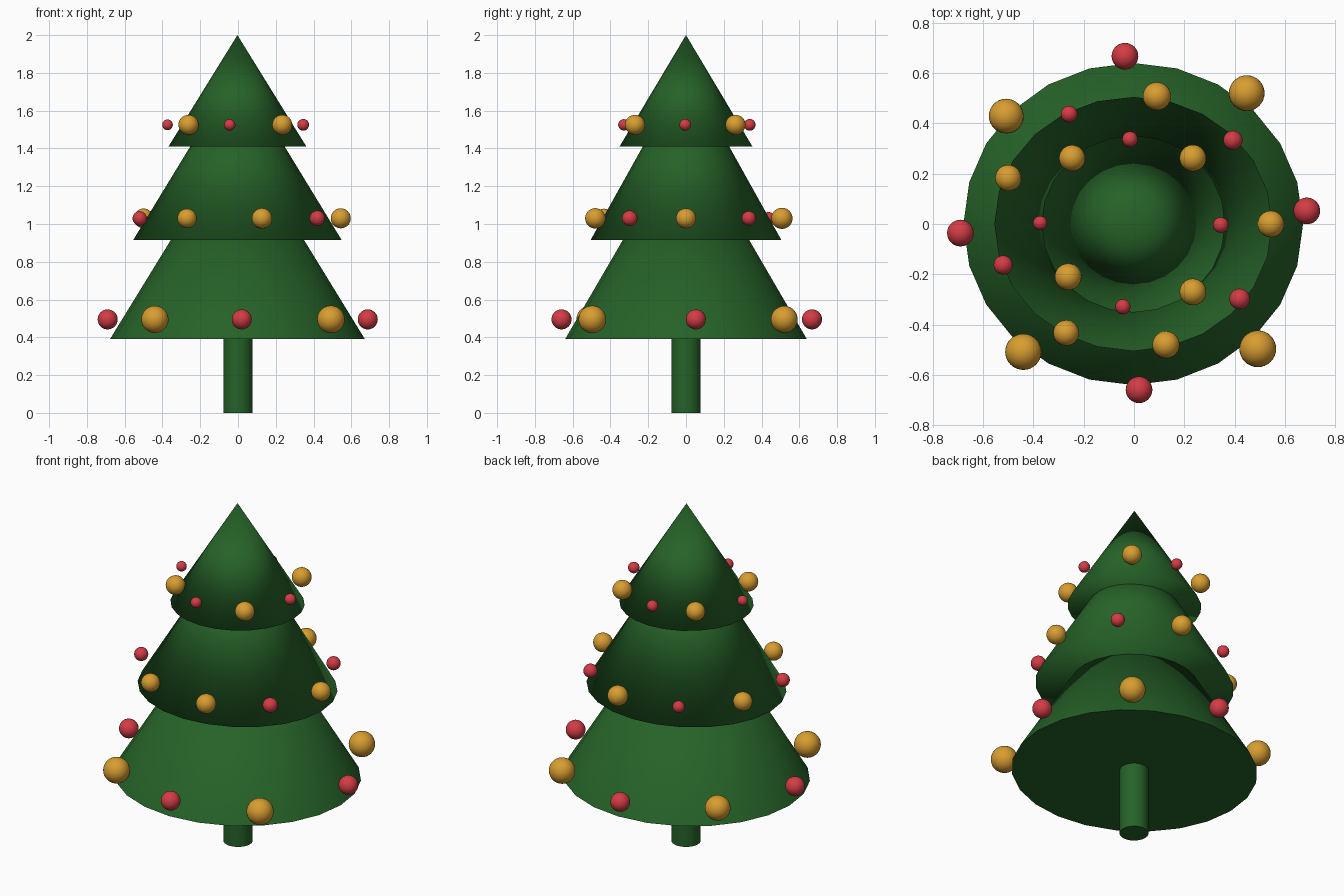
import bpy, math

if "Cube" in bpy.data.objects:
    bpy.data.objects.remove(bpy.data.objects["Cube"])


def material(name, rgb):
    m = bpy.data.materials.new(name)
    m.diffuse_color = (*rgb, 1)
    m.use_nodes = True
    m.node_tree.nodes["Principled BSDF"].inputs["Base Color"].default_value = m.diffuse_color
    return m


GREEN = material("tree green", (0.019, 0.122, 0.021))
RED = material("bauble red", (0.66, 0.045, 0.06))
GOLD = material("bauble gold", (0.69, 0.34, 0.03))


def finish(name, mat, smooth_angle=None):
    ob = bpy.context.object
    ob.name = name
    ob.data.materials.append(mat)
    if smooth_angle:
        bpy.ops.object.shade_smooth_by_angle(angle=math.radians(smooth_angle))
    else:
        bpy.ops.object.shade_smooth()
    return ob


def tier(name, rx, ry, z0, z1, smooth_angle=None):
    """Closed, slightly oval cone from z0 up to its tip at z1."""
    bpy.ops.mesh.primitive_cone_add(vertices=24, radius1=1, radius2=0, depth=z1 - z0,
                                    location=(-0.003, 0, (z0 + z1) / 2))
    bpy.context.object.scale = (rx, ry, 1)
    bpy.ops.object.transform_apply(location=False, rotation=False, scale=True)
    finish(name, GREEN, smooth_angle)


# Three foliage tiers, each tip hidden inside the tier above
tier("bottom_tier", 0.675, 0.64, 0.39, 1.49, 40)
tier("middle_tier", 0.552, 0.505, 0.915, 1.82)
tier("top_tier", 0.365, 0.352, 1.41, 2.0)

# Trunk
bpy.ops.mesh.primitive_cylinder_add(vertices=24, radius=0.078, depth=0.40,
                                    location=(0, 0, 0.20))
finish("trunk", GREEN, 40)

# Baubles: one ring per tier, as (x, y, radius)
RINGS = [
    ("bottom", 0.495,
     [(0.448, 0.52, 0.071), (-0.508, 0.429, 0.069), (-0.44, -0.508, 0.072), (0.492, -0.496, 0.073)],
     [(-0.036, 0.667, 0.053), (0.687, 0.052, 0.053), (0.02, -0.659, 0.053), (-0.69, -0.036, 0.053)]),
    ("middle", 1.03,
     [(0.091, 0.508, 0.056), (-0.5, 0.183, 0.052), (0.544, 0.0, 0.053),
      (-0.27, -0.433, 0.051), (0.127, -0.48, 0.054)],
     [(-0.258, 0.437, 0.033), (0.393, 0.333, 0.038), (-0.52, -0.163, 0.038), (0.42, -0.298, 0.041)]),
    ("top", 1.525,
     [(-0.246, 0.262, 0.052), (0.234, 0.262, 0.053), (-0.262, -0.21, 0.053), (0.234, -0.27, 0.053)],
     [(-0.016, 0.337, 0.031), (0.345, -0.004, 0.031), (-0.044, -0.329, 0.03), (-0.373, 0.004, 0.028)]),
]
for ring, z, golds, reds in RINGS:
    for colour, mat, spots in (("gold", GOLD, golds), ("red", RED, reds)):
        for i, (x, y, r) in enumerate(spots, 1):
            bpy.ops.mesh.primitive_uv_sphere_add(segments=32, ring_count=16, radius=r,
                                                 location=(x, y, z))
            finish(f"{ring}_{colour}_bauble_{i}", mat)
